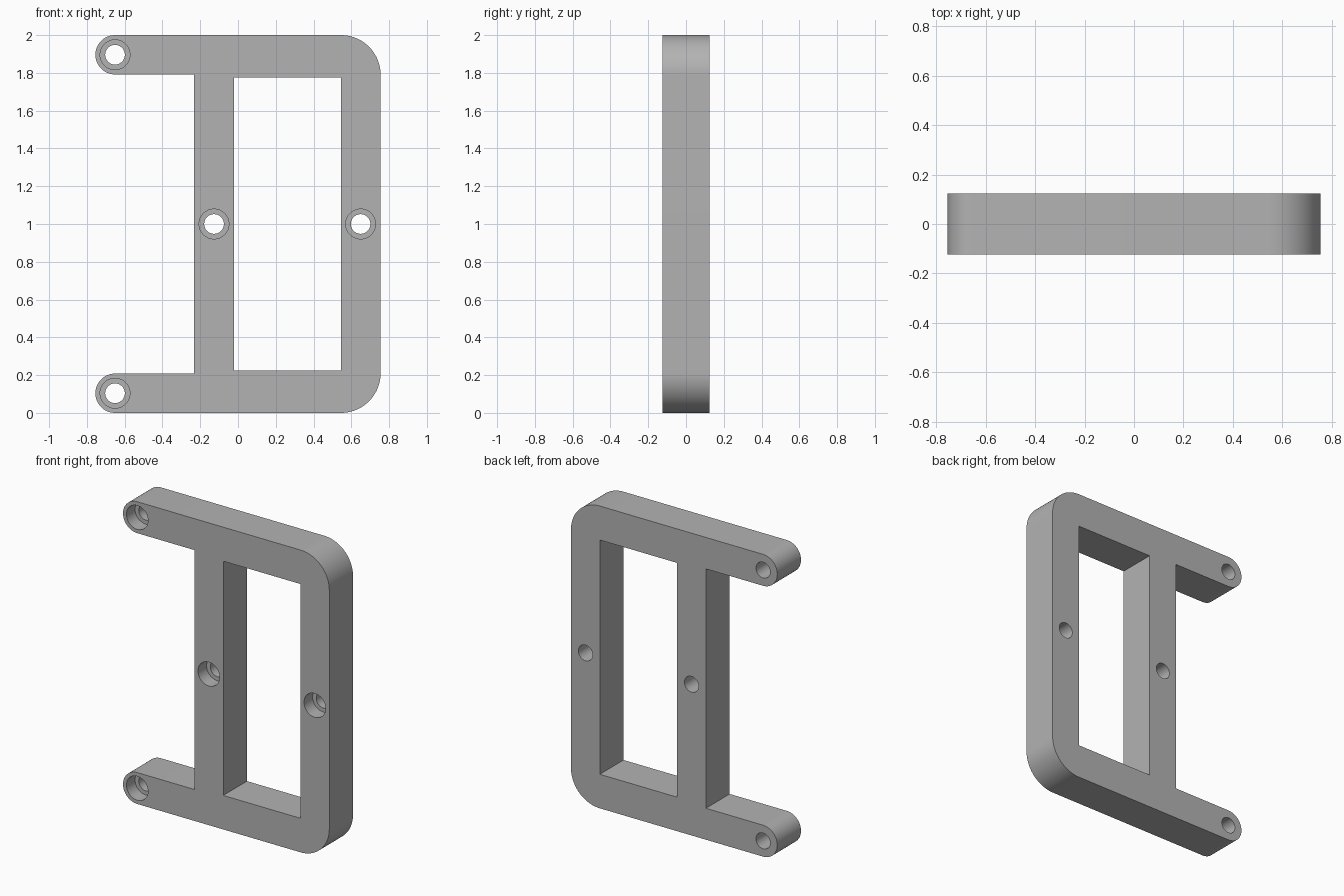
import bpy, bmesh
from math import pi, cos, sin, radians

cube = bpy.data.objects.get("Cube")
if cube:
    bpy.data.objects.remove(cube, do_unlink=True)

HALF = 0.124               # half thickness
ARM_R, CORNER_R = 0.104, 0.21
SIDE, TOP = 0.755, 2.0
POST_L, POST_R = -0.233, -0.021

grey = bpy.data.materials.new("plain grey")
grey.use_nodes = True
colour = (0.45, 0.45, 0.45, 1)
grey.diffuse_color = colour
grey.node_tree.nodes["Principled BSDF"].inputs["Base Color"].default_value = colour


def arc(cx, cz, r, start, end, steps):
    angles = [radians(start + (end - start) * i / steps) for i in range(steps + 1)]
    return [(cx + r * cos(a), cz + r * sin(a)) for a in angles]


def add_prism(bm, outline, y0, y1):
    """Extrude an (x, z) outline from y0 to y1."""
    face = bm.faces.new([bm.verts.new((x, y0, z)) for x, z in outline])
    out = bmesh.ops.extrude_face_region(bm, geom=[face])
    moved = [v for v in out["geom"] if isinstance(v, bmesh.types.BMVert)]
    bmesh.ops.translate(bm, verts=moved, vec=(0, y1 - y0, 0))


def add_stepped_pin(bm, cx, cz, profile, sides=48):
    """Lathe a (radius, y) profile about the y direction, with capped ends."""
    rings = [[bm.verts.new((cx + r * cos(2 * pi * i / sides), y,
                            cz + r * sin(2 * pi * i / sides)))
              for i in range(sides)] for r, y in profile]
    for a, b in zip(rings, rings[1:]):
        for i in range(sides):
            j = (i + 1) % sides
            bm.faces.new((a[i], a[j], b[j], b[i]))
    bm.faces.new(rings[0])
    bm.faces.new(rings[-1])


def make_object(name, bm):
    bmesh.ops.recalc_face_normals(bm, faces=bm.faces)
    mesh = bpy.data.meshes.new(name)
    bm.to_mesh(mesh)
    bm.free()
    mesh.materials.append(grey)
    obj = bpy.data.objects.new(name, mesh)
    bpy.context.collection.objects.link(obj)
    return obj


# Plate outline: rounded right corners, round-ended arms, notch beside the post
arm_x, low, high = -SIDE + ARM_R, ARM_R, TOP - ARM_R
corner_x = SIDE - CORNER_R
outline = (arc(corner_x, CORNER_R, CORNER_R, -90, 0, 24)
           + arc(corner_x, TOP - CORNER_R, CORNER_R, 0, 90, 24)
           + arc(arm_x, high, ARM_R, 90, 270, 32)
           + [(POST_L, high - ARM_R), (POST_L, low + ARM_R)]
           + arc(arm_x, low, ARM_R, 90, 270, 32))
bm = bmesh.new()
add_prism(bm, outline, -HALF, HALF)
bracket = make_object("bracket", bm)

# Cutter: window and counterbored screw holes
bm = bmesh.new()
win_r, win_low = 0.544, 0.225
add_prism(bm, [(POST_R, win_low), (win_r, win_low),
               (win_r, TOP - win_low), (POST_R, TOP - win_low)], -0.2, 0.2)
step = -HALF + 0.09
pin = [(0.079, -0.2), (0.079, step), (0.052, step), (0.052, 0.2)]
for x, z in [(arm_x, low), (arm_x, high), (-0.127, 1), (0.649, 1)]:
    add_stepped_pin(bm, x, z, pin)
cutter = make_object("opening_cutter", bm)
cutter.hide_render = True

# Cut the openings, then drop the cutter
cut = bracket.modifiers.new("openings", "BOOLEAN")
cut.operation = "DIFFERENCE"
cut.solver = "EXACT"
cut.object = cutter
bpy.context.view_layer.objects.active = bracket
bracket.select_set(True)
bpy.ops.object.modifier_apply(modifier=cut.name)
bpy.data.objects.remove(cutter, do_unlink=True)

bpy.ops.object.shade_smooth_by_angle(angle=radians(30))
